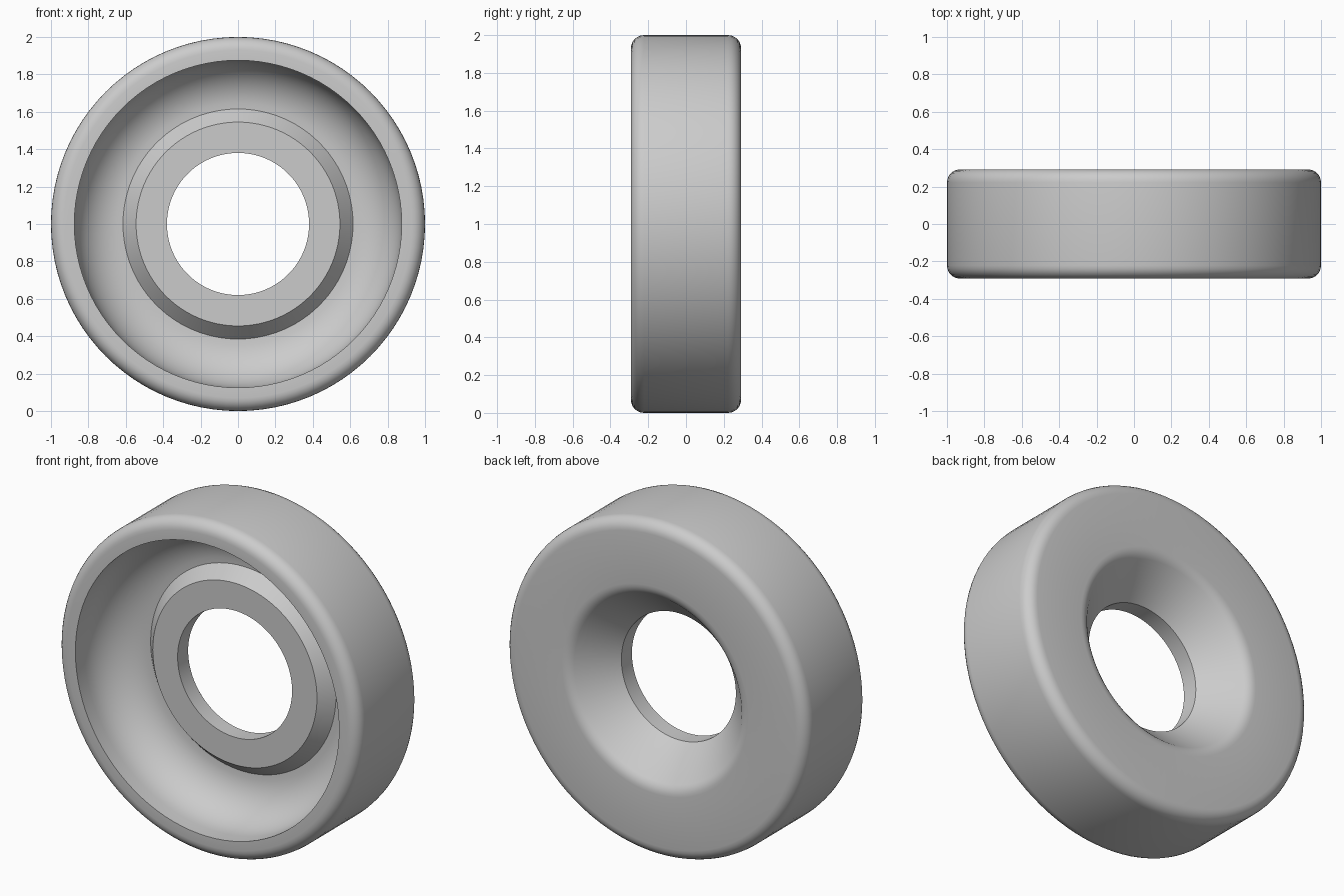
import bpy
import bmesh
from math import sin, cos, pi, radians
from mathutils import Matrix, Vector

cube = bpy.data.objects.get("Cube")
if cube:
    bpy.data.objects.remove(cube, do_unlink=True)

HALF = 0.292     # half of the ring's depth
SEGMENTS = 96


def arc(cr, cy, radius, start, end, steps):
    """Points (radius, y) on an arc of the cross-section, angles in degrees."""
    pts = []
    for i in range(steps + 1):
        a = radians(start + (end - start) * i / steps)
        pts.append((cr + radius * cos(a), cy + radius * sin(a)))
    return pts


# Closed cross-section: hub, hollow, rim, outer wall, back, countersink
edge = 0.07
profile = [(0.38, -0.03), (0.545, -0.03)]                        # hub face
profile += arc(0.615, -0.21, 0.26, 90, 0, 12)                    # hollow and its wall
profile += [(0.875, -HALF)]                                      # front rim
profile += arc(1 - edge, -HALF + edge, edge, -90, 0, 6)          # front outer edge
profile += arc(1 - edge, HALF - edge, edge, 0, 90, 6)            # back outer edge
profile += arc(0.62, HALF - 0.09, 0.09, 90, 135, 4)              # countersink lip
profile += [(0.38, 0.07)]                                        # back of the bore

# Spin the section about the y axis
bm = bmesh.new()
rings = []
for i in range(SEGMENTS):
    turn = Matrix.Rotation(2 * pi * i / SEGMENTS, 4, 'Y')
    rings.append([bm.verts.new(turn @ Vector((r, y, 0)) + Vector((0, 0, 1)))
                  for r, y in profile])
count = len(profile)
for i in range(SEGMENTS):
    a, b = rings[i], rings[(i + 1) % SEGMENTS]
    for j in range(count):
        k = (j + 1) % count
        bm.faces.new((a[j], a[k], b[k], b[j]))
bmesh.ops.recalc_face_normals(bm, faces=bm.faces)

mesh = bpy.data.meshes.new("dished_ring")
bm.to_mesh(mesh)
bm.free()
ring = bpy.data.objects.new("dished_ring", mesh)
bpy.context.collection.objects.link(ring)

# Plain grey material
grey = bpy.data.materials.new("grey")
grey.use_nodes = True
colour = (0.6, 0.6, 0.6, 1)
grey.diffuse_color = colour
grey.node_tree.nodes["Principled BSDF"].inputs["Base Color"].default_value = colour
mesh.materials.append(grey)

# Smooth curves, sharp creases
bpy.ops.object.select_all(action='DESELECT')
ring.select_set(True)
bpy.context.view_layer.objects.active = ring
bpy.ops.object.shade_smooth_by_angle(angle=radians(30))
